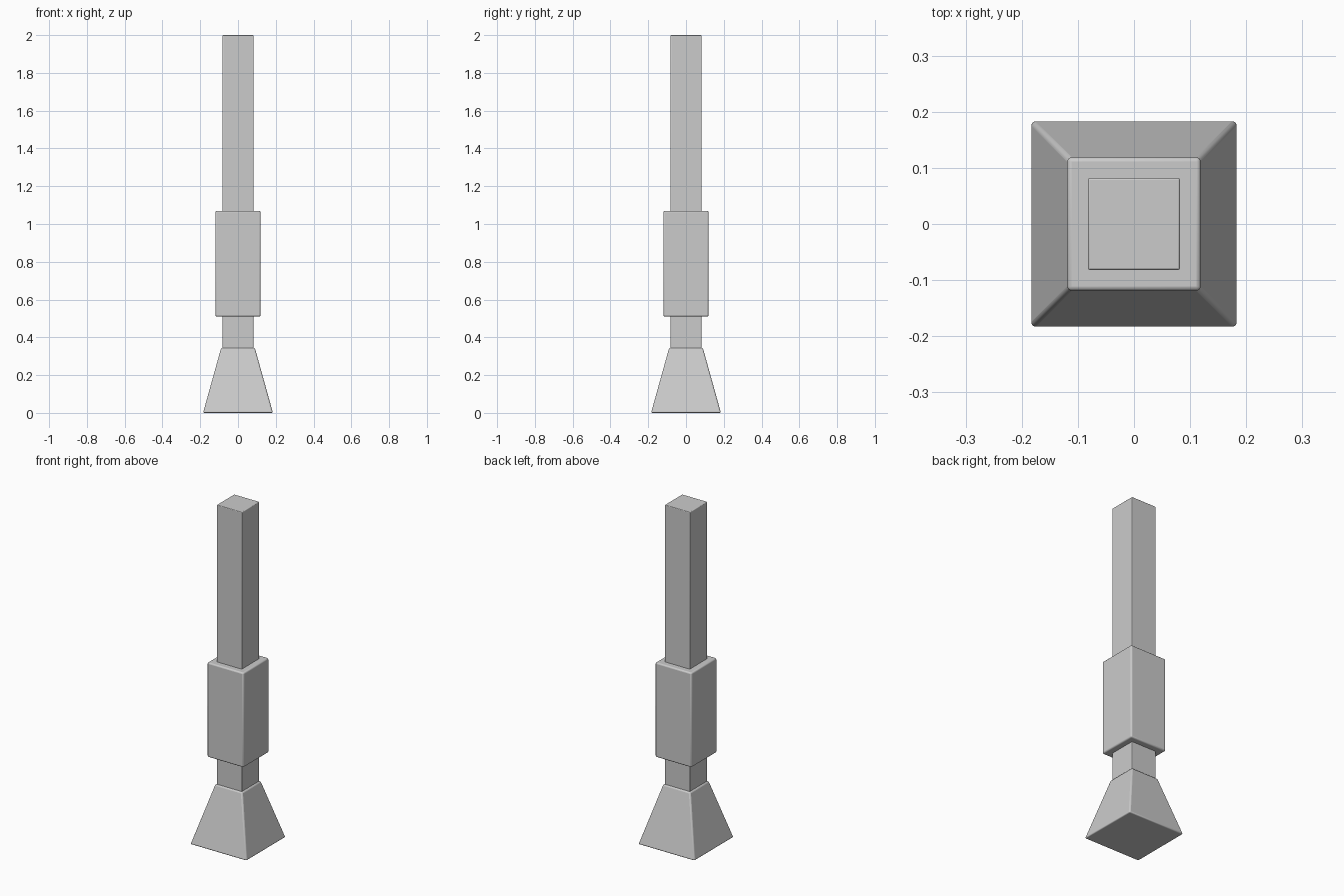
import bpy
import bmesh

if "Cube" in bpy.data.objects:
    bpy.data.objects.remove(bpy.data.objects["Cube"])


def square_block(name, z0, z1, half_bottom, half_top, bevel):
    """Square prism or tapered block with softly rounded edges."""
    bm = bmesh.new()
    bmesh.ops.create_cube(bm, size=2)
    for v in bm.verts:
        top = v.co.z > 0
        half = half_top if top else half_bottom
        v.co = (v.co.x * half, v.co.y * half, z1 if top else z0)
    mesh = bpy.data.meshes.new(name)
    bm.to_mesh(mesh)
    bm.free()
    obj = bpy.data.objects.new(name, mesh)
    bpy.context.collection.objects.link(obj)
    mod = obj.modifiers.new("soft_edges", 'BEVEL')
    mod.width = bevel
    mod.segments = 3
    mod.limit_method = 'ANGLE'
    bpy.context.view_layer.objects.active = obj
    obj.select_set(True)
    bpy.ops.object.shade_smooth_by_angle()
    obj.select_set(False)
    return obj


# Flared foot
square_block("flared_base", 0.0, 0.345, 0.185, 0.089, 0.008)

# Long square post rising out of the foot
square_block("post", 0.30, 2.0, 0.082, 0.082, 0.004)

# Thicker sleeve around the middle of the post
square_block("sleeve", 0.51, 1.07, 0.119, 0.119, 0.008)
